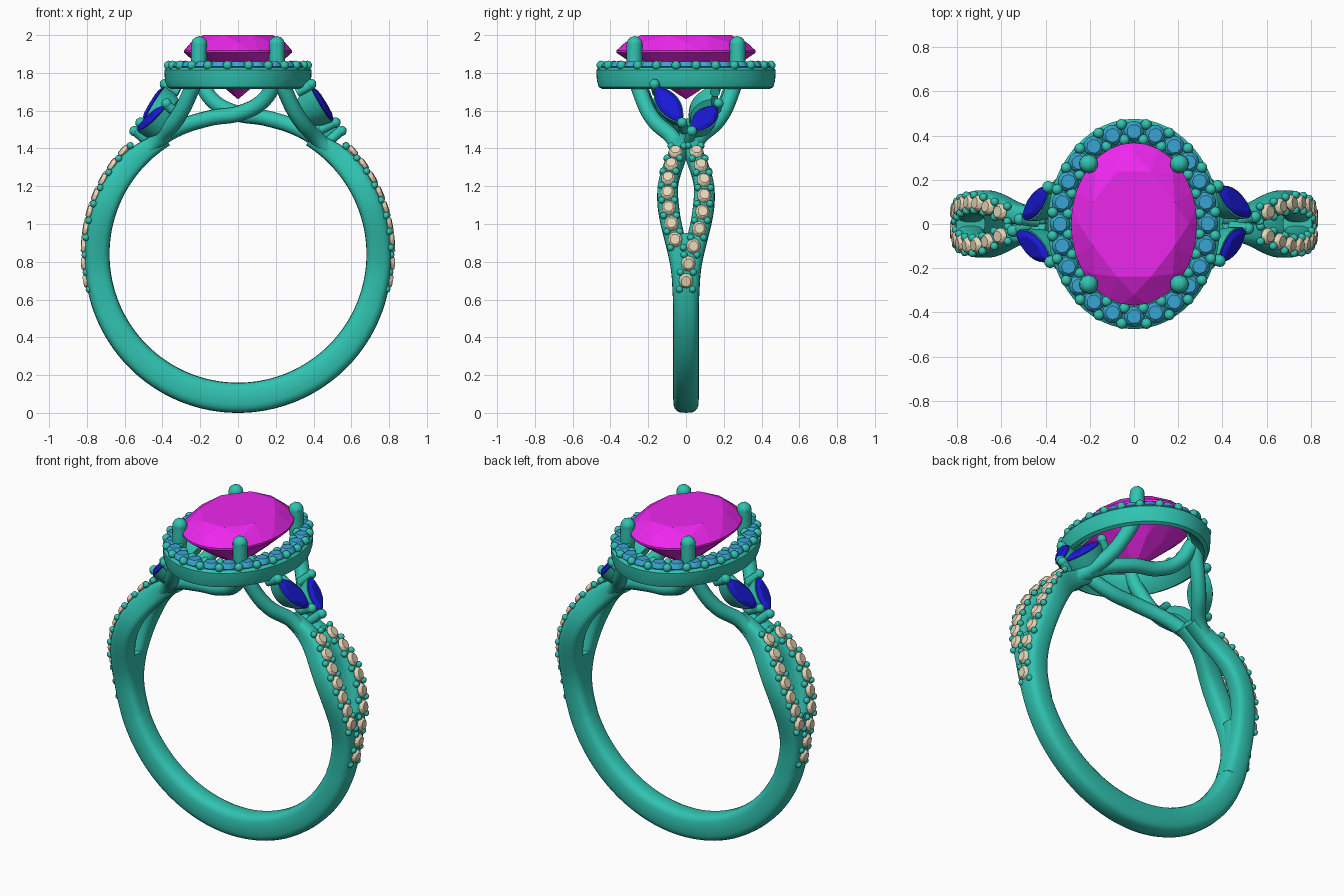
import bpy, bmesh
from math import sin, cos, pi, radians, hypot
from mathutils import Vector, Matrix

if "Cube" in bpy.data.objects:
    bpy.data.objects.remove(bpy.data.objects["Cube"])

CZ, RI = 0.84, 0.68          # ring centre height, finger-hole radius


def material(name, rgb):
    m = bpy.data.materials.new(name)
    m.diffuse_color = (*rgb, 1)
    m.use_nodes = True
    m.node_tree.nodes["Principled BSDF"].inputs["Base Color"].default_value = m.diffuse_color
    return m


METAL = material("metal_teal", (0.03, 0.55, 0.44))
PINK = material("stone_magenta", (0.85, 0.02, 0.85))
BLUE = material("stone_blue", (0.04, 0.38, 0.65))
NAVY = material("stone_navy", (0.01, 0.01, 0.68))
SAND = material("stone_sand", (0.80, 0.68, 0.48))


def finish(name, bm, mat, smooth=True):
    bmesh.ops.recalc_face_normals(bm, faces=bm.faces)
    me = bpy.data.meshes.new(name)
    bm.to_mesh(me)
    bm.free()
    me.materials.append(mat)
    ob = bpy.data.objects.new(name, me)
    bpy.context.collection.objects.link(ob)
    if smooth:
        bpy.ops.object.select_all(action='DESELECT')
        bpy.context.view_layer.objects.active = ob
        ob.select_set(True)
        bpy.ops.object.shade_smooth_by_angle(angle=radians(40))
    return ob


def skin(bm, rings, closed=False):
    """Bridge equal rings of points; cap the ends or close the loop."""
    vs = [[bm.verts.new(p) for p in r] for r in rings]
    n = len(vs[0])
    for i in range(len(vs) if closed else len(vs) - 1):
        a, b = vs[i], vs[(i + 1) % len(vs)]
        for j in range(n):
            bm.faces.new((a[j], a[(j + 1) % n], b[(j + 1) % n], b[j]))
    if not closed:
        bm.faces.new(vs[0])
        bm.faces.new(vs[-1])


def lerp(table, t):
    """Smooth interpolation through (t, value) pairs."""
    if t <= table[0][0]:
        return table[0][1]
    for (t0, v0), (t1, v1) in zip(table, table[1:]):
        if t <= t1:
            return v0 + (v1 - v0) * (t - t0) / (t1 - t0)
    return table[-1][1]


def soft(table, t):
    return sum(lerp(table, t + d) for d in (-4, -2, 0, 2, 4)) / 5


def frame(loc, normal, along):
    z = Vector(normal).normalized()
    x = Vector(along)
    x = (x - z * x.dot(z)).normalized()
    m = Matrix((x, z.cross(x), z)).transposed().to_4x4()
    m.translation = Vector(loc)
    return m


def outline(t, marquise):
    return (cos(t), sin(t) * (abs(sin(t)) ** 0.7 if marquise else 1))


def gem(bm, mat, rx, ry, top, bottom, n=16, table=0.68, marquise=False):
    """Faceted stone as the hull of table, crown, girdle, pavilion and culet."""
    pts = [(0, 0, -bottom)]
    for count, s, z, off in ((8, table, top, 0.5), (8, 0.87, top * 0.58, 0), (n, 1, 0.08 * top, 0),
                             (n, 1, -0.06 * top, 0), (8, 0.5, -bottom * 0.56, 0.5)):
        for i in range(count):
            x, y = outline(2 * pi * (i + off) / count, marquise)
            pts.append((x * rx * s, y * ry * s, z))
    vs = [bm.verts.new(mat @ Vector(p)) for p in pts]
    res = bmesh.ops.convex_hull(bm, input=vs)
    junk = [v for v in res["geom_interior"] if isinstance(v, bmesh.types.BMVert)]
    bmesh.ops.delete(bm, geom=junk, context='VERTS')


def bead(bm, loc, r):
    bmesh.ops.create_icosphere(bm, subdivisions=2, radius=r, matrix=Matrix.Translation(loc))


def band(name, a0, a1, side, offset, half, outer):
    """Rounded section swept round the finger hole."""
    rings = []
    steps = int(abs(a1 - a0) / 2.5)
    for i in range(steps + 1):
        deg = a0 + (a1 - a0) * i / steps
        a, ro, w, y0 = radians(deg), outer(deg), half(deg), offset(deg)
        ring = []
        for k in range(20):
            c, s = cos(2 * pi * k / 20), sin(2 * pi * k / 20)
            r = (ro + RI) / 2 + (ro - RI) / 2 * abs(c) ** 0.65 * (1 if c > 0 else -1)
            y = y0 + w * abs(s) ** 0.65 * (1 if s > 0 else -1)
            ring.append((side * r * cos(a), side * y, CZ + r * sin(a)))
        rings.append(ring)
    bm = bmesh.new()
    skin(bm, rings)
    finish(name, bm, METAL)


def tube(name, pts, radius):
    cu = bpy.data.curves.new(name, 'CURVE')
    cu.dimensions = '3D'
    cu.bevel_depth, cu.bevel_resolution, cu.resolution_u = radius, 4, 8
    cu.use_fill_caps = True
    sp = cu.splines.new('BEZIER')
    sp.bezier_points.add(len(pts) - 1)
    for p, co in zip(sp.bezier_points, pts):
        p.co = co
        p.handle_left_type = p.handle_right_type = 'AUTO'
    cu.materials.append(METAL)
    bpy.context.collection.objects.link(bpy.data.objects.new(name, cu))


# lower shank
OUT = [(-90, 0.84), (-10, 0.812), (42, 0.808), (50, 0.785), (60, 0.755)]
band("shank", -188, 8, 1, lambda d: 0,
     lambda d: 0.068 - 0.012 * max(0, abs(d + 90) - 85) / 13,
     lambda d: 0.812 + 0.028 * max(0, -sin(radians(d))))

# split strands, stones and beads; the design repeats by half a turn about z
SPREAD = [(-22, 0.012), (-6, 0.022), (4, 0.052), (14, 0.085), (24, 0.1), (32, 0.093), (40, 0.062), (48, 0.034), (60, 0.04)]
HALF = [(-20, 0.055), (20, 0.057), (40, 0.05), (60, 0.042)]
pave, pave_beads = bmesh.new(), bmesh.new()
for side in (1, -1):
    for sy, low, n in ((1, -10, 9), (-1, 5.5, 7)):
        band("split_strand", -22, 58, side, lambda d: sy * soft(SPREAD, d),
             lambda d: lerp(HALF, d), lambda d: soft(OUT, d))

        def on_strand(deg, dy, r):
            a, y = radians(deg), sy * soft(SPREAD, deg)
            if deg < 6 and sy > 0:
                y *= max(0, (deg + 10) / 16)
            return Vector((side * r * cos(a), side * (y + dy), CZ + r * sin(a)))
        step = (42 - low) / (n - 1)
        for i in range(n):
            d = low + i * step
            p = on_strand(d, 0, 0.812)
            normal = (p.x, 0.8 * p.y, p.z - CZ)
            gem(pave, frame(p, normal, (0, 1, 0)), 0.038, 0.041, 0.02, 0.03, 12)
        for i in range(n + 1):
            for dy in (-0.034, 0.034):
                bead(pave_beads, on_strand(low + (i - 0.5) * step, dy, 0.81), 0.019)
finish("pave_stones", pave, SAND, False)
finish("pave_beads", pave_beads, METAL)

# basket: claw struts at four corners and two bands crossing under the stone
tips = bmesh.new()
for sx in (1, -1):
    for sy in (1, -1):
        tube("claw_strut", [(sx * x, sy * y, z) for x, y, z in (
            (0.50, 0.035, 1.37), (0.42, 0.065, 1.45), (0.33, 0.17, 1.55),
            (0.26, 0.235, 1.68), (0.212, 0.27, 1.82), (0.205, 0.272, 1.955))], 0.042)
        bead(tips, (sx * 0.205, sy * 0.272, 1.952), 0.043)
    tube("crossing_band", [(-sx * x, -sx * y, z) for x, y, z in (
        (0.47, 0.04, 1.41), (0.33, 0.10, 1.50), (0.15, 0.16, 1.56),
        (-0.02, 0.185, 1.59), (-0.14, 0.22, 1.66), (-0.205, 0.26, 1.78))], 0.042)
finish("claw_tips", tips, METAL)

# oval centre stone
bm = bmesh.new()
gem(bm, Matrix.Translation((0, 0, 1.912)), 0.285, 0.368, 0.088, 0.252, 32, 0.7)
finish("centre_stone", bm, PINK, False)

# halo rim
profile = ((0.275, 0.36, 1.815), (0.285, 0.37, 1.828), (0.375, 0.46, 1.828), (0.39, 0.475, 1.815),
           (0.387, 0.472, 1.76), (0.375, 0.462, 1.725), (0.355, 0.442, 1.715), (0.285, 0.37, 1.77))
bm = bmesh.new()
skin(bm, [[(a * cos(2 * pi * k / 72), b * sin(2 * pi * k / 72), z) for k in range(72)]
          for a, b, z in profile], closed=True)
finish("halo_rim", bm, METAL)

# halo stones and beads, evenly spaced along the oval
A, B, COUNT = 0.334, 0.419, 24
fine = [pi / 2 + 2 * pi * i / 2400 for i in range(2401)]
arc = [0]
for t0, t1 in zip(fine, fine[1:]):
    arc.append(arc[-1] + hypot(A * (cos(t1) - cos(t0)), B * (sin(t1) - sin(t0))))
stones, beads = bmesh.new(), bmesh.new()
for i in range(2 * COUNT):
    goal = arc[-1] * i / (2 * COUNT)
    t = next(f for f, s in zip(fine, arc) if s >= goal)
    p = Vector((A * cos(t), B * sin(t), 1.835))
    out = Vector((cos(t) / A, sin(t) / B, 0)).normalized()
    if i % 2 == 0:
        gem(stones, frame(p, (0, 0, 1), out), 0.047, 0.047, 0.026, 0.04, 16)
    else:
        for d in (-0.034, 0.036):
            bead(beads, p + out * d + Vector((0, 0, 0.005)), 0.025)
finish("halo_stones", stones, BLUE, False)
finish("halo_beads", beads, METAL)

# marquise side stones in cups with tip beads
marquise, cups, claws = bmesh.new(), bmesh.new(), bmesh.new()
for side in (1, -1):
    turn = Matrix.Diagonal((side, side, 1, 1))
    for p0, p1, normal in (((0.53, 0.035, 1.49), (0.385, 0.165, 1.63), (0.68, 0.2, 0.6)),
                           ((0.50, -0.025, 1.54), (0.39, -0.16, 1.73), (0.85, -0.12, 0.45))):
        p0, p1 = turn @ Vector(p0), turn @ Vector(p1)
        m = frame((p0 + p1) / 2, turn @ Vector(normal), p1 - p0)
        h = (p1 - p0).length / 2
        gem(marquise, m, h, 0.056, 0.018, 0.05, 24, 0.7, True)
        rings = []
        for s, z in ((0.75, -0.10), (0.95, -0.05), (1.03, -0.004)):
            ring = []
            for k in range(24):
                x, y = outline(2 * pi * k / 24, True)
                ring.append(m @ Vector((x * h * s, y * 0.06 * s, z)))
            rings.append(ring)
        skin(cups, rings)
        for e in (-1, 1):
            bead(claws, m @ Vector((e * (h + 0.012), 0, 0.008)), 0.028)
            stem = m @ Matrix.Translation((e * (h + 0.008), 0, -0.035))
            bmesh.ops.create_cone(claws, cap_ends=True, segments=12, radius1=0.026,
                                  radius2=0.026, depth=0.09, matrix=stem)
finish("marquise_stones", marquise, NAVY, False)
finish("marquise_cups", cups, METAL)
finish("marquise_claws", claws, METAL)
